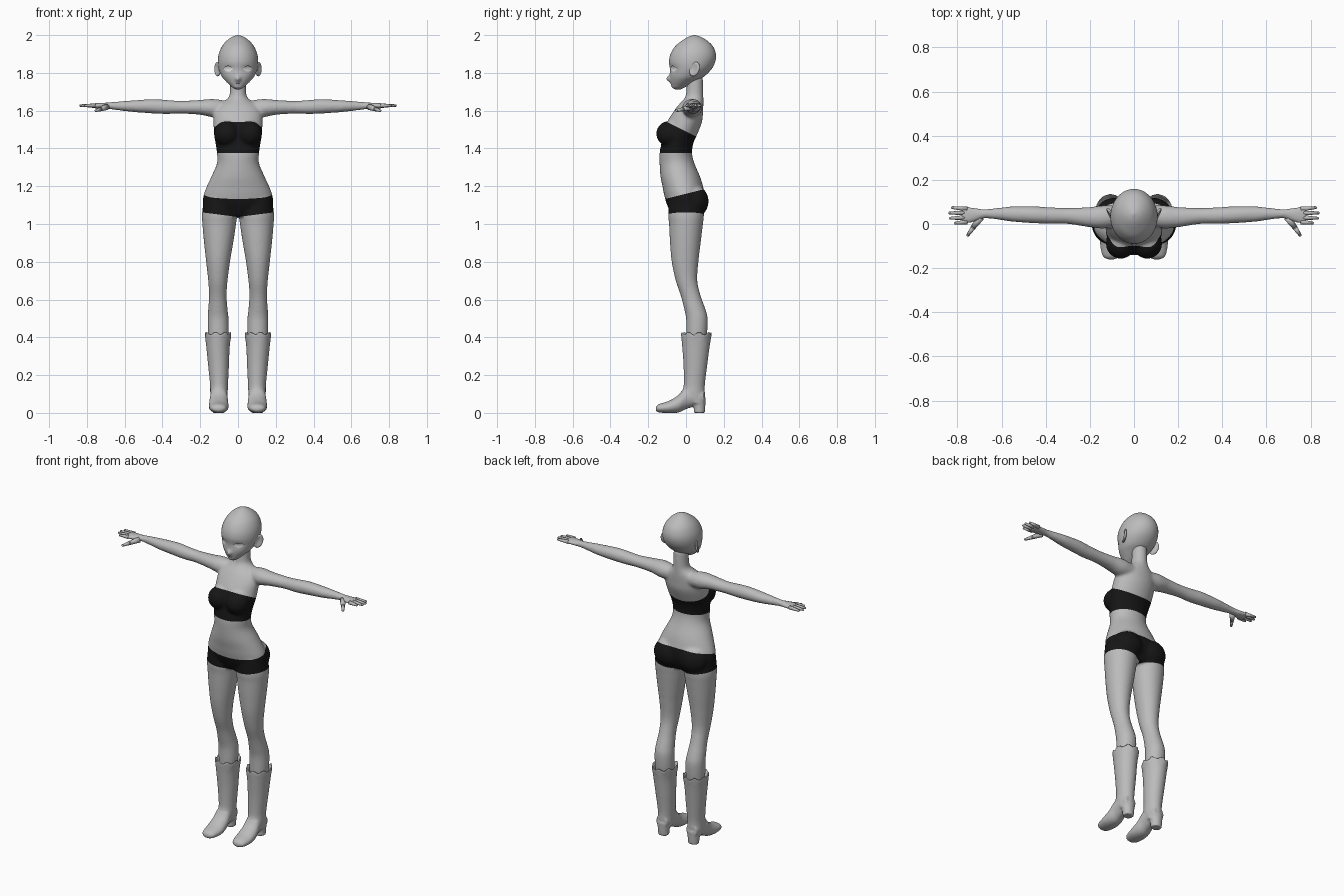
import bpy, bmesh, math
from mathutils import Vector, Matrix
from mathutils.bvhtree import BVHTree

if "Cube" in bpy.data.objects:
    bpy.data.objects.remove(bpy.data.objects["Cube"])


def material(name, value):
    m = bpy.data.materials.new(name)
    m.use_nodes = True
    colour = (value, value, value, 1)
    m.diffuse_color = colour
    m.node_tree.nodes["Principled BSDF"].inputs["Base Color"].default_value = colour
    return m


GREY = material("plain grey", 0.5)
BLACK = material("black cloth", 0.008)
WHITE = material("eye white", 0.9)


def spline(rings, steps):
    """Catmull-Rom interpolation through the cross-sections."""
    out = []
    for i in range(len(rings) - 1):
        a, b, c, d = (rings[min(max(i + k, 0), len(rings) - 1)] for k in (-1, 0, 1, 2))
        for j in range(steps):
            t = j / steps
            out.append([q + 0.5 * t * (r - p + t * (2 * p - 5 * q + 4 * r - s + t * (3 * (q - r) + s - p)))
                        for p, q, r, s in zip(a, b, c, d)])
    return out + [list(rings[-1])]


def loft(bm, rings, axis="z", side=1, sides=32, steps=5):
    """Skin ellipses (position, low a, high a, low b, high b) along an axis."""
    loops = []
    for t, a0, a1, b0, b1 in spline(rings, steps):
        loop = []
        for k in range(sides):
            ang = math.tau * k / sides
            a = (a0 + a1) / 2 + (a1 - a0) / 2 * math.cos(ang)
            b = (b0 + b1) / 2 + (b1 - b0) / 2 * math.sin(ang)
            x, y, z = {"z": (a, b, t), "x": (t, a, b), "y": (a, t, b)}[axis]
            loop.append(bm.verts.new((x * side, y, z)))
        loops.append(loop)
    for p, q in zip(loops, loops[1:]):
        for k in range(sides):
            n = (k + 1) % sides
            bm.faces.new((p[k], p[n], q[n], q[k]))
    bm.faces.new(loops[0])
    bm.faces.new(loops[-1])
    return loops


def blob(bm, centre, size, turn=0):
    m = Matrix.Translation(centre) @ Matrix.Rotation(turn, 4, "Z") @ Matrix.Diagonal((*size, 1))
    return bmesh.ops.create_uvsphere(bm, u_segments=24, v_segments=16, radius=1, matrix=m)["verts"]


def finger(bm, p, q, r0, r1):
    p, q = Vector(p), Vector(q)
    m = Matrix.Translation((p + q) / 2) @ (q - p).to_track_quat("Z", "Y").to_matrix().to_4x4()
    bmesh.ops.create_cone(bm, cap_ends=True, segments=12, radius1=r0, radius2=r1, depth=(q - p).length, matrix=m)
    blob(bm, q, (r1, r1, r1))


def finish(name, bm, mats, voxel=0, relax=0):
    """Turn the bmesh into a smooth object, optionally fused into one skin."""
    bmesh.ops.recalc_face_normals(bm, faces=bm.faces)
    mesh = bpy.data.meshes.new(name)
    bm.to_mesh(mesh)
    bm.free()
    ob = bpy.data.objects.new(name, mesh)
    bpy.context.collection.objects.link(ob)
    if voxel:
        mod = ob.modifiers.new("fuse", "REMESH")
        mod.mode, mod.voxel_size = "VOXEL", voxel
        fused = bpy.data.meshes.new_from_object(ob.evaluated_get(bpy.context.evaluated_depsgraph_get()))
        ob.modifiers.clear()
        ob.data = fused
        bm = bmesh.new()
        bm.from_mesh(fused)
        for _ in range(relax):
            bmesh.ops.smooth_vert(bm, verts=bm.verts, factor=0.5, use_axis_x=True, use_axis_y=True, use_axis_z=True)
        bm.to_mesh(fused)
        bm.free()
    ob.data.materials.clear()
    for m in mats:
        ob.data.materials.append(m)
    for p in ob.data.polygons:
        p.use_smooth = True
    return ob


# Torso and neck
bm = bmesh.new()
torso = [(1.04, -.07, .07, .1), (1.1, -.1, .095, .18), (1.15, -.115, .1, .183), (1.2, -.125, .09, .165),
         (1.25, -.135, .075, .142), (1.32, -.14, .045, .112), (1.375, -.14, .032, .112), (1.43, -.13, .04, .12),
         (1.48, -.122, .062, .128), (1.54, -.1, .085, .13), (1.59, -.07, .09, .128), (1.63, -.04, .092, .105),
         (1.66, -.012, .092, .06), (1.69, 0, .092, .044), (1.78, .005, .09, .042)]
loft(bm, [(z, -w, w, f, b) for z, f, b, w in torso])

# Bust, hips, legs and arms
leg = [(1.14, .02, .18, -.09, .09), (1.05, .006, .191, -.095, .095), (1, .01, .189, -.09, .09),
       (.9, .025, .18, -.085, .078), (.8, .042, .169, -.076, .066), (.7, .055, .158, -.055, .06),
       (.62, .06, .154, -.028, .078), (.55, .055, .158, -.01, .103), (.5, .05, .161, 0, .115),
       (.42, .05, .16, .002, .112), (.34, .06, .152, .005, .1)]
arm = [(.05, 0, .08, 1.57, 1.65), (.13, -.02, .085, 1.565, 1.662), (.2, -.015, .077, 1.578, 1.657),
       (.3, 0, .073, 1.584, 1.652), (.38, 0, .076, 1.582, 1.657), (.45, .003, .08, 1.585, 1.661),
       (.55, .01, .08, 1.592, 1.655), (.62, .02, .073, 1.6, 1.65), (.68, .025, .068, 1.607, 1.645),
       (.72, .01, .074, 1.609, 1.642), (.765, -.001, .081, 1.613, 1.639), (.783, .004, .076, 1.617, 1.635)]
for s in (-1, 1):
    blob(bm, (s * .06, -.088, 1.478), (.068, .07, .068))
    blob(bm, (s * .083, .045, 1.12), (.092, .075, .085))
    loft(bm, leg, side=s)
    loft(bm, arm, "x", s)
body = finish("body", bm, [GREY, BLACK], .0065, 8)

# Clothing cut into the body skin: height = base + slope_x * x + slope_y * y
bm = bmesh.new()
bm.from_mesh(body.data)
for base, sx, sy in ((1.49, 0, -.5), (1.375, 0, 0), (1.16, 0, .25), (1.037, .13, 0), (1.037, -.13, 0)):
    bmesh.ops.bisect_plane(bm, geom=bm.verts[:] + bm.edges[:] + bm.faces[:], dist=1e-6,
                           plane_co=(0, 0, base), plane_no=(-sx, -sy, 1))
for f in bm.faces:
    x, y, z = f.calc_center_median()
    top = 1.375 < z < 1.49 - .5 * y and abs(x) < .2 and z < 1.56
    shorts = 1.037 + .13 * abs(x) < z < 1.16 + .25 * y
    f.material_index = int(top or shorts)
bm.to_mesh(body.data)
bm.free()

# Fingers and thumbs
bm = bmesh.new()
for s in (-1, 1):
    for y0, x1, y1 in ((.01, .808, .004), (.03, .831, .026), (.05, .834, .05), (.068, .822, .074)):
        finger(bm, (s * .755, y0, 1.627), (s * x1, y1, 1.627), .0115, .0065)
    finger(bm, (s * .695, .03, 1.62), (s * .728, -.015, 1.608), .017, .0115)
    finger(bm, (s * .728, -.015, 1.608), (s * .752, -.05, 1.6), .0115, .007)
finish("fingers", bm, [GREY])

# Boots: cupped shaft with a scalloped rim, foot and block heel
shaft = [(.38, .055, .157, -.005, .118), (.41, .046, .167, -.014, .126), (.422, .035, .176, -.026, .136),
         (.35, .044, .168, -.02, .125), (.25, .048, .158, -.013, .112), (.15, .053, .148, -.012, .1),
         (.1, .055, .147, -.02, .1), (.05, .06, .142, .02, .1)]
foot = [(-.16, .088, .117, .012, .03), (-.145, .064, .142, .003, .046), (-.09, .05, .154, -.002, .064),
        (-.04, .051, .153, .002, .095), (0, .055, .148, .02, .14), (.05, .058, .145, .035, .14),
        (.095, .066, .138, .045, .12)]
heel = [(0, .07, .134, .042, .1), (.03, .068, .136, .04, .102), (.08, .06, .143, .03, .104)]
for s, name in ((-1, "right_boot"), (1, "left_boot")):
    bm = bmesh.new()
    for loop in loft(bm, shaft, side=s, sides=48):
        for k, v in enumerate(loop):
            if v.co.z > .4:
                v.co.z += .007 * math.sin(math.tau * k / 6)
    loft(bm, foot, "y", s)
    loft(bm, heel, side=s)
    finish(name, bm, [GREY], .005, 3)

# Head, with a small pointed nose
skull = [(1.712, -.056, -.03, .012), (1.722, -.073, -.01, .028), (1.735, -.078, .015, .043),
         (1.755, -.082, .05, .064), (1.78, -.085, .095, .085), (1.82, -.085, .135, .102), (1.86, -.09, .155, .107),
         (1.9, -.082, .158, .102), (1.94, -.058, .143, .085), (1.97, -.022, .113, .06), (1.99, .01, .08, .032),
         (2, .04, .05, .004)]
bm = bmesh.new()
loft(bm, [(z, -w, w, f, b) for z, f, b, w in skull], sides=64, steps=6)
for v in bm.verts:
    if v.co.y < 0:
        v.co.y -= .02 * math.exp(-(v.co.x / .013) ** 2 - ((v.co.z - 1.768) / .016) ** 2)
        for s in (-1, 1):
            v.co.y += .006 * math.exp(-((v.co.x - s * .05) / .025) ** 2 - ((v.co.z - 1.82) / .018) ** 2)
bmesh.ops.recalc_face_normals(bm, faces=bm.faces)
surface = BVHTree.FromBMesh(bm)
finish("head", bm, [GREY])

# Ears: flattened shells with a hollow outer side
bm = bmesh.new()
for s in (-1, 1):
    turn = -s * .5
    centre = Vector((s * .108, .045, 1.82))
    for v in blob(bm, centre, (.011, .03, .038), turn):
        local = Matrix.Rotation(-turn, 3, "Z") @ (v.co - centre)
        if local.x * s > 0:
            depth = max(0, 1 - (local.y / .024) ** 2 - (local.z / .031) ** 2)
            v.co.x -= s * .011 * depth
        v.co.y += .2 * (v.co.z - 1.82)
finish("ears", bm, [GREY])


def face_patch(name, mat, shapes, rows, cols):
    """Thin painted plates laid on the face; each shape maps (u, v) to (x, z)."""
    bm = bmesh.new()
    for shape in shapes:
        grid = []
        for i in range(rows + 1):
            row = []
            for j in range(cols + 1):
                x, z = shape(j / cols, i / rows)
                hit = surface.ray_cast(Vector((x, -1, z)), Vector((0, 1, 0)))[0]
                row.append(bm.verts.new(hit - Vector((0, .0015, 0))))
            grid.append(row)
        for p, q in zip(grid, grid[1:]):
            for j in range(cols):
                bm.faces.new((p[j], p[j + 1], q[j + 1], q[j]))
    bmesh.ops.remove_doubles(bm, verts=bm.verts, dist=1e-5)
    finish(name, bm, [mat])


# Eyes, lash lines and mouth
def eye(s):
    return lambda u, v: (s * .052 + .027 * (2 * u - 1), 1.821 + .014 * math.sin(math.pi * u) * (2 * v - 1))


def lash(s):
    return lambda u, v: (s * .052 + .029 * (2 * u - 1), 1.822 + (.0135 + .003 * v) * math.sin(math.pi * u))


face_patch("eyes", WHITE, [eye(-1), eye(1)], 6, 16)
face_patch("lashes", BLACK, [lash(-1), lash(1)], 1, 16)
face_patch("mouth", BLACK, [lambda u, v: (.012 * (2 * u - 1), 1.742 + .0025 * v * math.sin(math.pi * u))], 1, 8)
